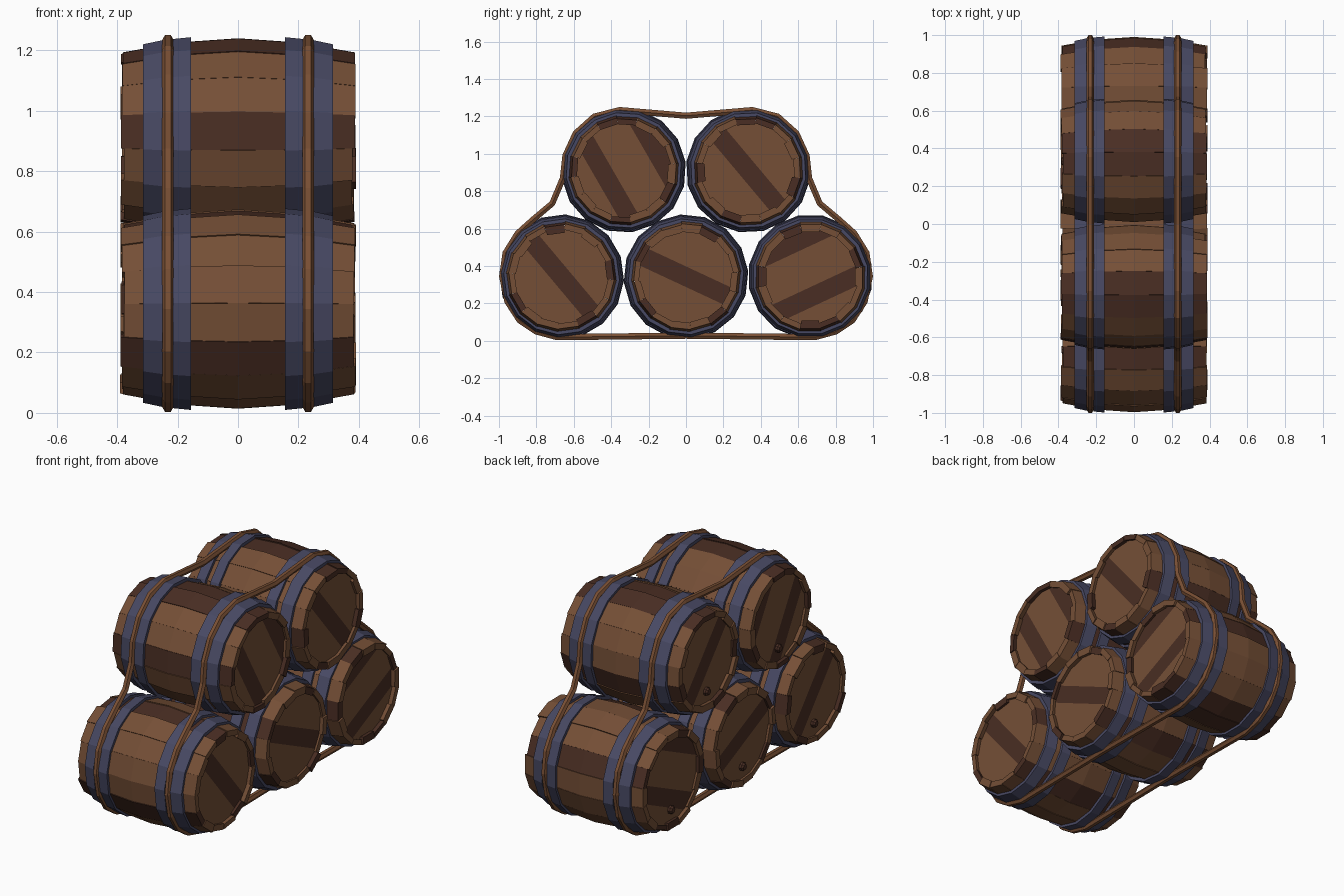
import bpy, bmesh, math, random
from mathutils import Vector

if "Cube" in bpy.data.objects:
    bpy.data.objects.remove(bpy.data.objects["Cube"])

random.seed(4)
N = 16
STEP = math.tau / N


def material(name, rgb):
    m = bpy.data.materials.new(name)
    m.diffuse_color = (*rgb, 1)
    m.use_nodes = True
    m.node_tree.nodes["Principled BSDF"].inputs["Base Color"].default_value = m.diffuse_color
    return m


LIGHT = material("light_wood", (0.178, 0.078, 0.037))
DARK = material("dark_wood", (0.068, 0.027, 0.017))
IRON = material("blue_iron", (0.064, 0.066, 0.125))
ROPE = material("rope_brown", (0.19, 0.078, 0.034))


def finish(bm, name, mats):
    bmesh.ops.recalc_face_normals(bm, faces=bm.faces[:])
    me = bpy.data.meshes.new(name)
    bm.to_mesh(me)
    bm.free()
    for m in mats:
        me.materials.append(m)
    ob = bpy.data.objects.new(name, me)
    bpy.context.collection.objects.link(ob)
    return ob


def polar(x, r, a, c):
    return (x, c[0] + r * math.cos(a), c[1] + r * math.sin(a))


def loft(bm, rings, closed, mat=0):
    """Skin a list of equal-length vertex loops, capped or closed in a ring."""
    loops = [[bm.verts.new(p) for p in ring] for ring in rings]
    n = len(loops[0])
    pairs = list(zip(loops, loops[1:])) + ([(loops[-1], loops[0])] if closed else [])
    faces = [bm.faces.new((a[i], a[(i + 1) % n], b[(i + 1) % n], b[i]))
             for a, b in pairs for i in range(n)]
    if not closed:
        faces += [bm.faces.new(loops[0]), bm.faces.new(loops[-1])]
    for f in faces:
        f.material_index = mat


def staves(name, c, off, dark):
    bm = bmesh.new()
    for i in range(N):
        a0, a1 = off + i * STEP + 0.0005, off + (i + 1) * STEP - 0.0005
        dr = random.uniform(-0.004, 0.004)
        e0, e1 = (0.383 + random.uniform(-0.008, 0.007) for _ in range(2))
        t = random.uniform(0.028, 0.045)
        rings = []
        for x, r in ((-e0, 0.282), (-0.2, 0.315), (0, 0.329), (0.2, 0.315), (e1, 0.282)):
            r += dr
            rings.append([polar(x, r, a0, c), polar(x, r, a1, c),
                          polar(x, r - t, a1, c), polar(x, r - t, a0, c)])
        loft(bm, rings, False, int(i in dark))
    finish(bm, name + "_staves", [LIGHT, DARK])


def hoops(name, c, off):
    # a pair of bands near each end, with a gap for the rope
    bm = bmesh.new()
    for (xa, ra), (xb, rb) in (((0.155, 0.334), (0.215, 0.328)), ((0.25, 0.324), (0.315, 0.31))):
        section = ((xa, ra), (xb, rb), (xb, rb - 0.03), (xa, ra - 0.03))
        for s in (-1, 1):
            loft(bm, [[polar(s * x, r, off + i * STEP, c) for x, r in section]
                      for i in range(N)], True)
    finish(bm, name + "_hoops", [IRON])


def heads(name, c, angle, dark):
    # recessed end discs cut into five planks
    bm = bmesh.new()
    n = Vector((0, -math.sin(angle), math.cos(angle)))
    mid = Vector((0, *c))
    for x in (-0.362, 0.362):
        bm.faces.new([bm.verts.new(polar(x, 0.264, i * STEP, c)) for i in range(N)])
    for d in (-0.15, -0.05, 0.05, 0.15):
        bmesh.ops.bisect_plane(bm, geom=bm.verts[:] + bm.edges[:] + bm.faces[:],
                               plane_co=mid + n * d, plane_no=n)
    for f in bm.faces:
        k = int(((f.calc_center_median() - mid).dot(n) + 0.25) / 0.1)
        f.material_index = int(k in dark)
    ob = finish(bm, name + "_heads", [LIGHT, DARK])
    for f in ob.data.polygons:  # planks face outwards
        if f.normal.x * f.center.x < 0:
            f.flip()


def bung(name, c):
    bm = bmesh.new()
    p = (c[0], c[1] - 0.175)
    loft(bm, [[polar(x, r, i * math.tau / 8, p) for i in range(8)]
              for x, r in ((-0.35, 0.024), (-0.375, 0.024), (-0.385, 0.016))], False)
    finish(bm, name + "_bung", [DARK])


# name, (y, z), stave offset, dark staves, plank angle, dark planks
BARRELS = (
    ("lower_front_barrel", (-0.665, 0.343), 19, {3, 8, 12, 15}, -50, {2}),
    ("lower_middle_barrel", (0, 0.343), 5, {2, 6, 9, 13}, -25, {2}),
    ("lower_back_barrel", (0.665, 0.343), 11, {0, 4, 7, 11, 12}, 25, {1, 4}),
    ("upper_front_barrel", (-0.333, 0.912), 7.5, {3, 4, 7, 11, 14}, -60, {1, 4}),
    ("upper_back_barrel", (0.333, 0.912), 14, {2, 3, 7, 10, 14}, -50, {2}),
)
for name, c, off, dark, ang, planks in BARRELS:
    staves(name, c, math.radians(off), dark)
    hoops(name, c, math.radians(off))
    heads(name, c, math.radians(ang), planks)
    bung(name, c)

# ropes looped around the whole stack
half = [(0.355, 1.234), (0.49, 1.2), (0.59, 1.11), (0.645, 0.99), (0.658, 0.87),
        (0.715, 0.735), (0.81, 0.655), (0.9, 0.575), (0.965, 0.47), (0.983, 0.345),
        (0.955, 0.21), (0.89, 0.11), (0.8, 0.05), (0.69, 0.02)]
path = [(0, 1.204)] + half + [(0, 0.028)] + [(-y, z) for y, z in reversed(half)]
for side, x0 in (("left", -0.232), ("right", 0.232)):
    bm = bmesh.new()
    rings = []
    for i, p in enumerate(path):
        a, b = Vector(path[i - 1]), Vector(path[(i + 1) % len(path)])
        t = (b - a).normalized()
        out = Vector((-t.y, t.x))
        ring = []
        for k in range(6):
            u = math.tau * k / 6
            q = Vector(p) + out * 0.019 * math.sin(u)
            ring.append((x0 + 0.019 * math.cos(u), q.x, q.y))
        rings.append(ring)
    loft(bm, rings, True)
    finish(bm, side + "_rope", [ROPE])
